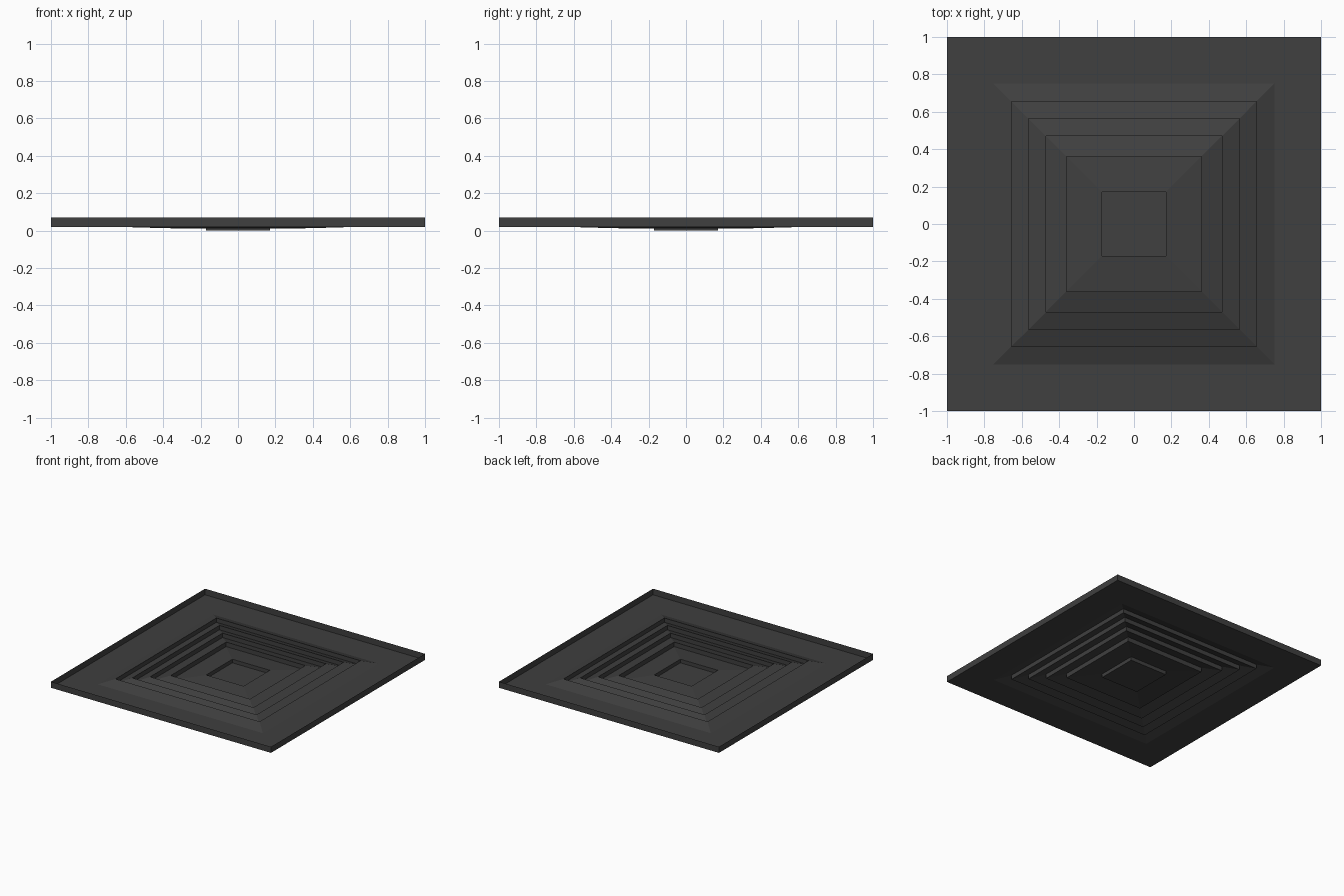
import bpy
import bmesh

cube = bpy.data.objects.get("Cube")
if cube:
    bpy.data.objects.remove(cube, do_unlink=True)

# Dark painted sheet metal
metal = bpy.data.materials.new("charcoal_metal")
metal.use_nodes = True
colour = (0.05, 0.05, 0.05, 1)
metal.diffuse_color = colour
metal.node_tree.nodes["Principled BSDF"].inputs["Base Color"].default_value = colour


def square_sheet(name, profile, closed=False):
    """Sweep a (half width, height) profile around a square; optionally fill the last ring."""
    bm = bmesh.new()
    rings = [[bm.verts.new((sx * r, sy * r, z))
              for sx, sy in ((-1, -1), (1, -1), (1, 1), (-1, 1))]
             for r, z in profile]
    for outer, inner in zip(rings, rings[1:]):
        for i in range(4):
            j = (i + 1) % 4
            bm.faces.new((outer[i], outer[j], inner[j], inner[i]))
    if closed:
        bm.faces.new(rings[-1])
    mesh = bpy.data.meshes.new(name)
    bm.to_mesh(mesh)
    bm.free()
    mesh.materials.append(metal)
    obj = bpy.data.objects.new(name, mesh)
    bpy.context.collection.objects.link(obj)
    return obj


# Outer tray: upright rim and flat flange
square_sheet("rim_and_flange", [(1, 0.07), (1, 0.02), (0.75, 0.02)])

# Sloped louvres: each rises inward, then drops to the foot of the next
# (outer half width, foot height, inner half width, crest height, next foot height)
louvres = [
    (0.75, 0.02, 0.655, 0.053, 0.018),
    (0.655, 0.018, 0.565, 0.051, 0.015),
    (0.565, 0.015, 0.47, 0.049, 0.013),
    (0.47, 0.013, 0.36, 0.047, 0.010),
    (0.36, 0.010, 0.17, 0.030, 0.0),
]
for n, (r0, foot, r1, crest, drop) in enumerate(louvres, 1):
    square_sheet(f"louvre_{n}", [(r0, foot), (r1, crest), (r1, drop)])

# Flat centre plate
square_sheet("centre_plate", [(0.17, 0.0)], closed=True)
